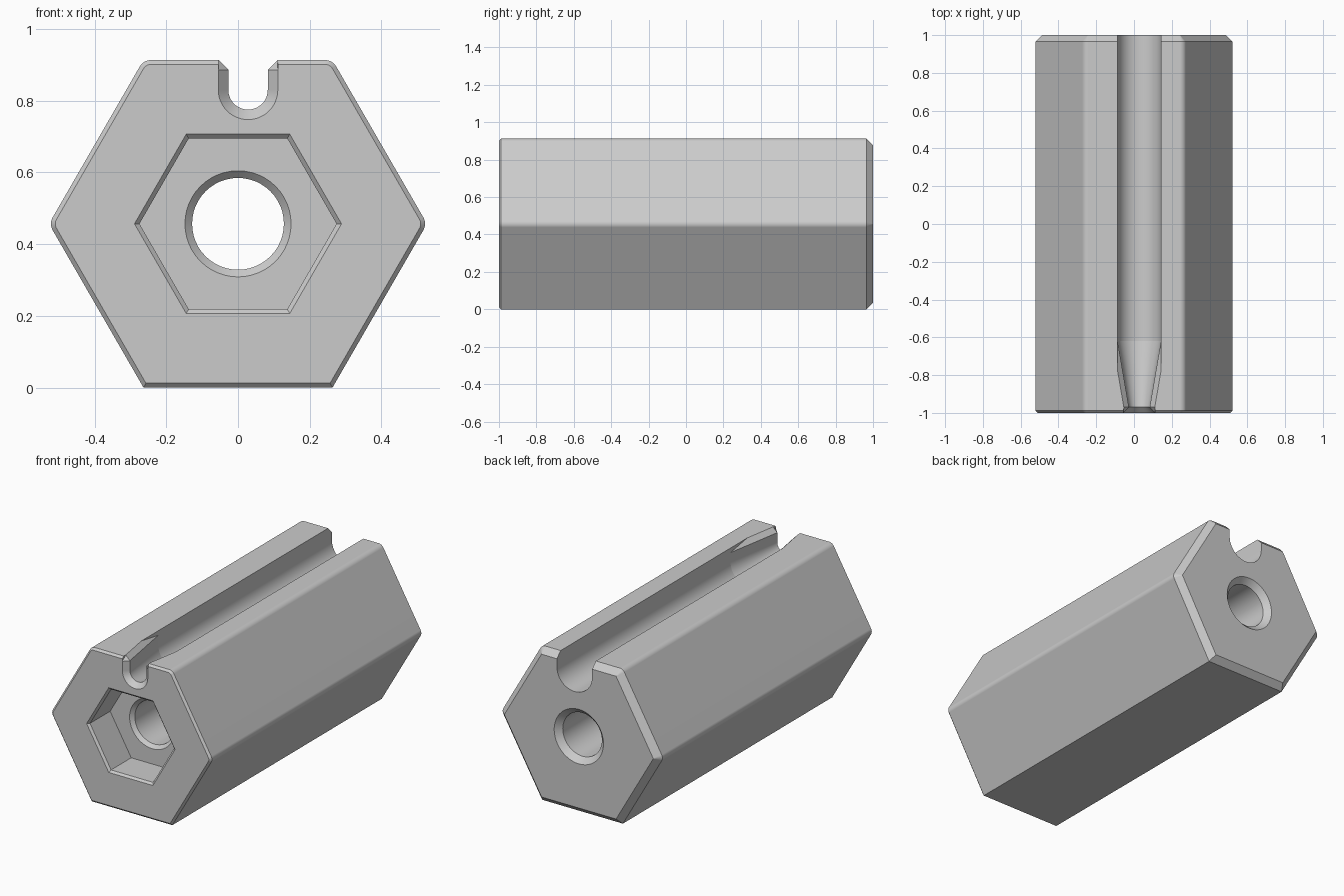
import bpy, bmesh, math
from mathutils import Vector

cube = bpy.data.objects.get("Cube")
if cube:
    bpy.data.objects.remove(cube, do_unlink=True)

APOTHEM = 0.4565      # body half height, also the axis height
SLOT_X, SLOT_Z = 0.028, 0.83

steel = bpy.data.materials.new("light_grey_metal")
steel.use_nodes = True
steel.diffuse_color = (0.6, 0.6, 0.6, 1)
steel.node_tree.nodes["Principled BSDF"].inputs["Base Color"].default_value = (0.6, 0.6, 0.6, 1)


def loft(name, sections):
    """Closed solid through (y, [(x, z), ...]) sections."""
    bm = bmesh.new()
    rings = [[bm.verts.new((x, y, z)) for x, z in pts] for y, pts in sections]
    n = len(rings[0])
    for a, b in zip(rings, rings[1:]):
        for i in range(n):
            j = (i + 1) % n
            bm.faces.new((a[i], a[j], b[j], b[i]))
    bm.faces.new(rings[0])
    bm.faces.new(rings[-1])
    bmesh.ops.remove_doubles(bm, verts=bm.verts, dist=1e-5)
    bmesh.ops.recalc_face_normals(bm, faces=bm.faces)
    mesh = bpy.data.meshes.new(name)
    bm.to_mesh(mesh)
    bm.free()
    mesh.materials.append(steel)
    ob = bpy.data.objects.new(name, mesh)
    bpy.context.collection.objects.link(ob)
    return ob


def polygon(radius, sides):
    return [(radius * math.cos(math.tau * i / sides),
             APOTHEM + radius * math.sin(math.tau * i / sides)) for i in range(sides)]


def body_outline(inset, fillet=0.036, steps=8):
    """Hexagon with the four upper corners rounded and the two lower ones sharp."""
    r = fillet - inset
    pts = []
    for k in range(6):
        angle = math.radians(60 * k)
        rad = r if k not in (4, 5) else 0
        centre = (APOTHEM - inset - rad) / math.cos(math.pi / 6)
        for s in range(steps + 1 if rad else 1):
            a = angle + math.radians(60) * (s / steps - 0.5)
            pts.append((centre * math.cos(angle) + rad * math.cos(a),
                        APOTHEM + centre * math.sin(angle) + rad * math.sin(a)))
    return pts


def slot_outline(half, top):
    """Round-bottomed slot whose upper edges flare from half to top width."""
    lip = 0.886
    arc = [(half * math.cos(a), SLOT_Z + half * math.sin(a))
           for a in (-math.pi * i / 24 for i in range(25))]
    side = [(top, 1.0), (top, lip + top - half), (half, lip)]
    pts = side + arc + [(-x, z) for x, z in reversed(side)]
    return [(SLOT_X + x, z) for x, z in pts]


# Body with a fine front chamfer and a broad rear chamfer
body = loft("hex_body", [(-1, body_outline(0.012)), (-0.988, body_outline(0)),
                         (0.965, body_outline(0)), (1, body_outline(0.035))])

# Hexagonal pocket, bore with countersinks, and tapered slot
cos30 = math.cos(math.pi / 6)
pocket = loft("pocket_cutter", [(y, polygon(a / cos30, 6)) for y, a in
                                ((-1.02, 0.27), (-0.988, 0.238), (-0.8, 0.238))])
bore = loft("bore_cutter", [(y, polygon(r, 48)) for y, r in
                            ((-0.85, 0.148), (-0.8, 0.148), (-0.78, 0.128),
                             (0.967, 0.128), (1.03, 0.191))])
slot = loft("slot_cutter", [(y, slot_outline(h, t)) for y, h, t in
                            ((-1.04, 0.083, 0.083), (-1, 0.083, 0.083),
                             (-0.97, 0.055, 0.082), (-0.777, 0.088, 0.115),
                             (-0.62, 0.115, 0.115), (1.04, 0.115, 0.115))])

bpy.ops.object.select_all(action="DESELECT")
body.select_set(True)
bpy.context.view_layer.objects.active = body
for cutter in (pocket, bore, slot):
    cutter.hide_render = True
    cut = body.modifiers.new(cutter.name, "BOOLEAN")
    cut.operation = "DIFFERENCE"
    cut.solver = "EXACT"
    cut.object = cutter
    bpy.ops.object.modifier_apply(modifier=cut.name)
    bpy.data.objects.remove(cutter, do_unlink=True)

# Smooth the rounded surfaces, keep the machined edges crisp
bpy.ops.object.shade_smooth_by_angle(angle=math.radians(9))
normals = body.modifiers.new("flat_face_normals", "WEIGHTED_NORMAL")
normals.keep_sharp = True
